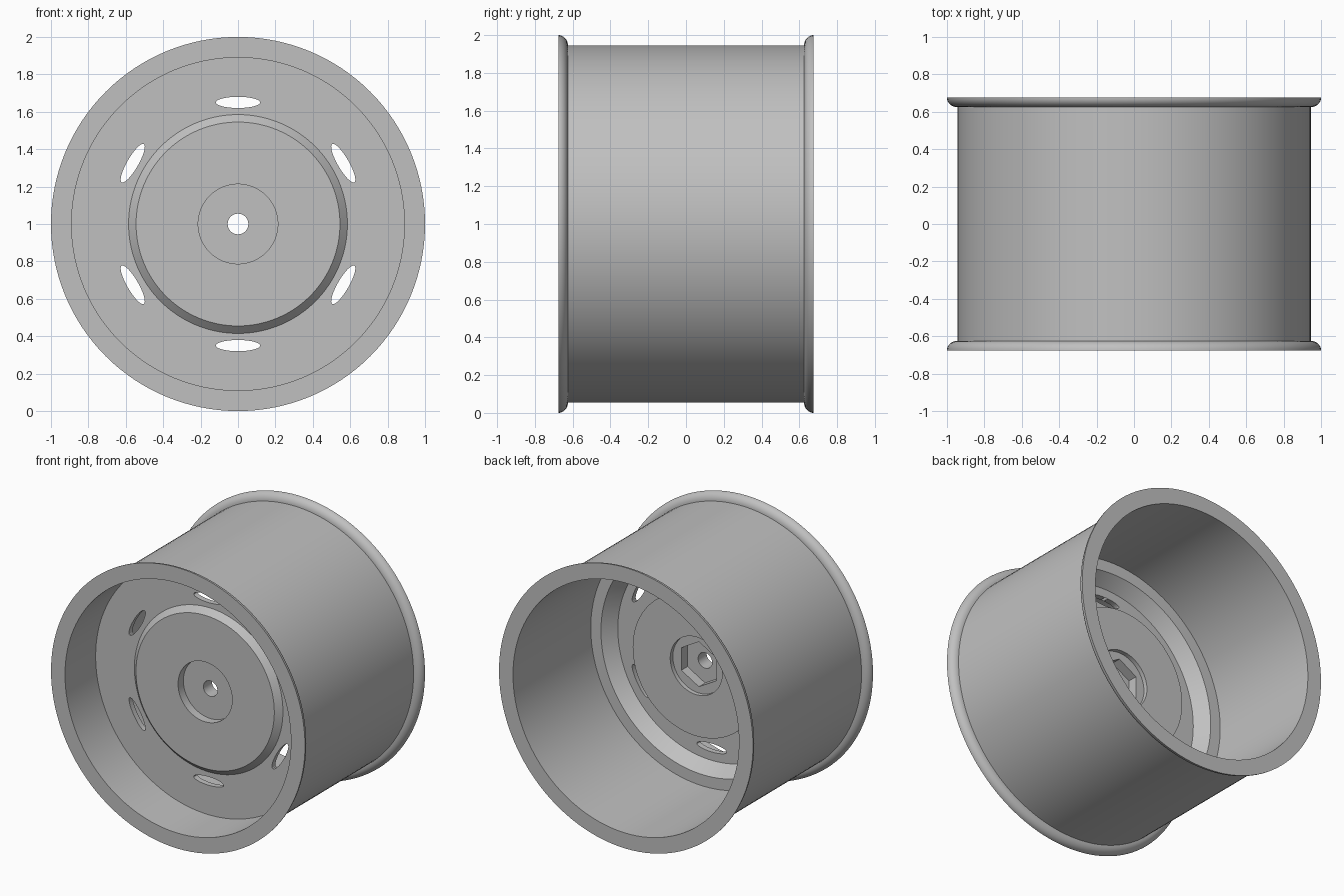
import bpy, bmesh, math

if "Cube" in bpy.data.objects:
    bpy.data.objects.remove(bpy.data.objects["Cube"])

SEG = 128
AXLE_Z = 1.0

metal = bpy.data.materials.new("grey_metal")
metal.diffuse_color = (0.53, 0.53, 0.53, 1)
metal.use_nodes = True
metal.node_tree.nodes["Principled BSDF"].inputs["Base Color"].default_value = metal.diffuse_color


def to_object(name, bm):
    bmesh.ops.recalc_face_normals(bm, faces=bm.faces)
    mesh = bpy.data.meshes.new(name)
    bm.to_mesh(mesh)
    bm.free()
    mesh.materials.append(metal)
    obj = bpy.data.objects.new(name, mesh)
    bpy.context.collection.objects.link(obj)
    return obj


def lathe(name, section):
    """Revolve a closed (radius, y) section around the axle."""
    bm = bmesh.new()
    rings = []
    for i in range(SEG):
        a = 2 * math.pi * i / SEG
        rings.append([bm.verts.new((r * math.cos(a), y, AXLE_Z + r * math.sin(a)))
                      for r, y in section])
    n = len(section)
    for i in range(SEG):
        p, q = rings[i], rings[(i + 1) % SEG]
        for j in range(n):
            k = (j + 1) % n
            bm.faces.new((p[j], p[k], q[k], q[j]))
    return to_object(name, bm)


def prism(name, outline, y0, y1):
    """Extrude an (x, z) outline along the axle."""
    bm = bmesh.new()
    base = bm.faces.new([bm.verts.new((x, y0, AXLE_Z + z)) for x, z in outline])
    ext = bmesh.ops.extrude_face_region(bm, geom=[base])["geom"]
    for v in ext:
        if isinstance(v, bmesh.types.BMVert):
            v.co.y = y1
    return to_object(name, bm)


def activate(obj):
    bpy.ops.object.select_all(action='DESELECT')
    obj.select_set(True)
    bpy.context.view_layer.objects.active = obj


def cut(target, cutter):
    mod = target.modifiers.new("cut", 'BOOLEAN')
    mod.operation = 'DIFFERENCE'
    mod.solver = 'EXACT'
    mod.object = cutter
    activate(target)
    bpy.ops.object.modifier_apply(modifier=mod.name)
    bpy.data.objects.remove(cutter, do_unlink=True)


# Rim: straight barrel with a quarter-round flange at each end
flange = [(0.945 + 0.055 * math.cos(t), -0.675 + 0.05 * math.sin(t))
          for t in [math.pi / 2 * i / 8 for i in range(9)]]
front_half = [(0.89, -0.675)] + flange
rim = lathe("rim", front_half + [(r, -y) for r, y in reversed(front_half)])

# Wheel disc: axle hole, front pocket, raised face, web, rear ledge, rear hub
disc = lathe("wheel_disc", [
    (0.055, -0.31), (0.213, -0.31), (0.213, -0.37), (0.545, -0.37),
    (0.585, -0.33), (0.91, -0.33), (0.91, -0.20), (0.81, -0.20),
    (0.74, -0.29), (0.50, -0.29), (0.50, -0.115), (0.205, -0.115),
    (0.205, -0.145), (0.055, -0.145)])

# Six elliptical vents
for i in range(6):
    a = math.radians(30 + 60 * i)
    outline = []
    for j in range(32):
        t = 2 * math.pi * j / 32
        rad, tan = 0.65 + 0.03 * math.cos(t), 0.118 * math.sin(t)
        outline.append((rad * math.cos(a) - tan * math.sin(a),
                        rad * math.sin(a) + tan * math.cos(a)))
    cut(disc, prism("vent_cutter", outline, -0.5, 0.0))

# Hexagonal socket in the rear hub
hexagon = [(0.16 * math.sin(math.pi / 3 * i), 0.16 * math.cos(math.pi / 3 * i))
           for i in range(6)]
cut(disc, prism("hex_cutter", hexagon, -0.215, 0.0))

for obj in (rim, disc):
    activate(obj)
    bpy.ops.object.shade_smooth_by_angle(angle=math.radians(25))
